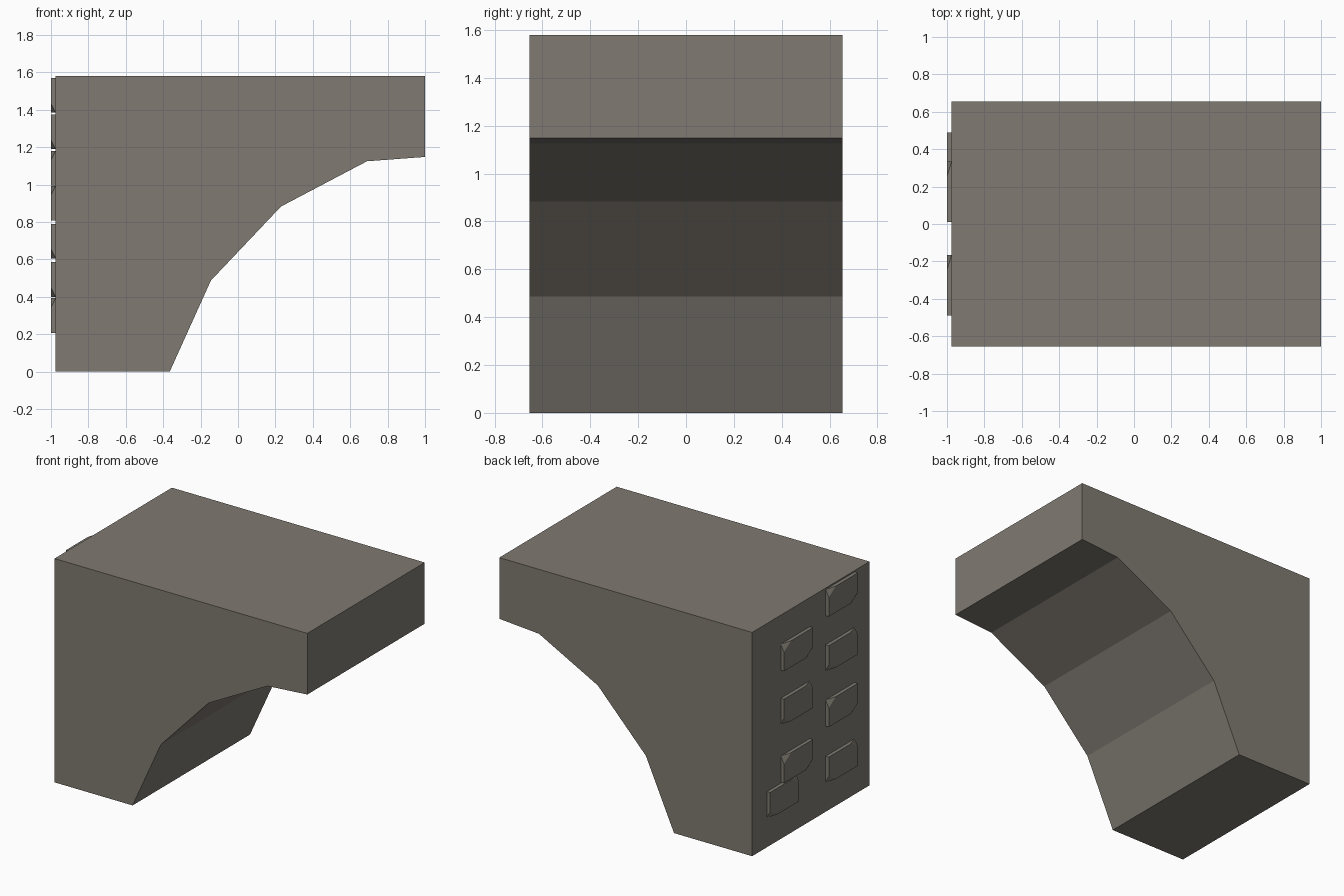
import bpy, bmesh

if "Cube" in bpy.data.objects:
    bpy.data.objects.remove(bpy.data.objects["Cube"])

stone = bpy.data.materials.new("warm_grey_stone")
stone.diffuse_color = (0.215, 0.195, 0.167, 1)
stone.use_nodes = True
stone.node_tree.nodes["Principled BSDF"].inputs["Base Color"].default_value = stone.diffuse_color


def finish(name, bm):
    bmesh.ops.recalc_face_normals(bm, faces=bm.faces)
    mesh = bpy.data.meshes.new(name)
    bm.to_mesh(mesh)
    bm.free()
    mesh.materials.append(stone)
    obj = bpy.data.objects.new(name, mesh)
    bpy.context.collection.objects.link(obj)
    return obj


# Arched bracket: side profile extruded along y
HALF_DEPTH = 0.655
WALL_X = -0.975
profile = [(WALL_X, 0), (-0.365, 0), (-0.145, 0.487), (0.23, 0.883),
           (0.69, 1.125), (1.0, 1.148), (1.0, 1.58), (WALL_X, 1.58)]
bm = bmesh.new()
face = bm.faces.new([bm.verts.new((x, -HALF_DEPTH, z)) for x, z in profile])
ext = bmesh.ops.extrude_face_region(bm, geom=[face])
bmesh.ops.translate(bm, vec=(0, 2 * HALF_DEPTH, 0),
                    verts=[v for v in ext["geom"] if isinstance(v, bmesh.types.BMVert)])
finish("arch_bracket", bm)


# Raised bricks on the back wall, two opposite outer corners chipped off
def brick(name, y0, z0, rising):
    y1, z1 = y0 + 0.325, z0 + 0.185
    cut_y, cut_z = 0.08, 0.05
    bm = bmesh.new()
    for y, sy in ((y0, 1), (y1, -1)):
        for z, sz in ((z0, 1), (z1, -1)):
            bm.verts.new((WALL_X, y, z))
            if (sy == sz) == rising:
                bm.verts.new((-1.0, y + sy * cut_y, z))
                bm.verts.new((-1.0, y, z + sz * cut_z))
            else:
                bm.verts.new((-1.0, y, z))
    bmesh.ops.convex_hull(bm, input=bm.verts)
    bmesh.ops.dissolve_limit(bm, angle_limit=0.01, verts=bm.verts, edges=bm.edges)
    finish(name, bm)


# (y start, z start, chips on the low-y/low-z diagonal)
bricks = [(-0.49, 1.385, True), (-0.49, 0.995, False),
          (-0.49, 0.605, True), (-0.49, 0.208, False),
          (0.01, 1.19, True), (0.01, 0.808, False),
          (0.01, 0.40, True), (0.165, 0.208, False)]
for i, (y, z, rising) in enumerate(bricks):
    brick(f"wall_brick_{i + 1}", y, z, rising)
